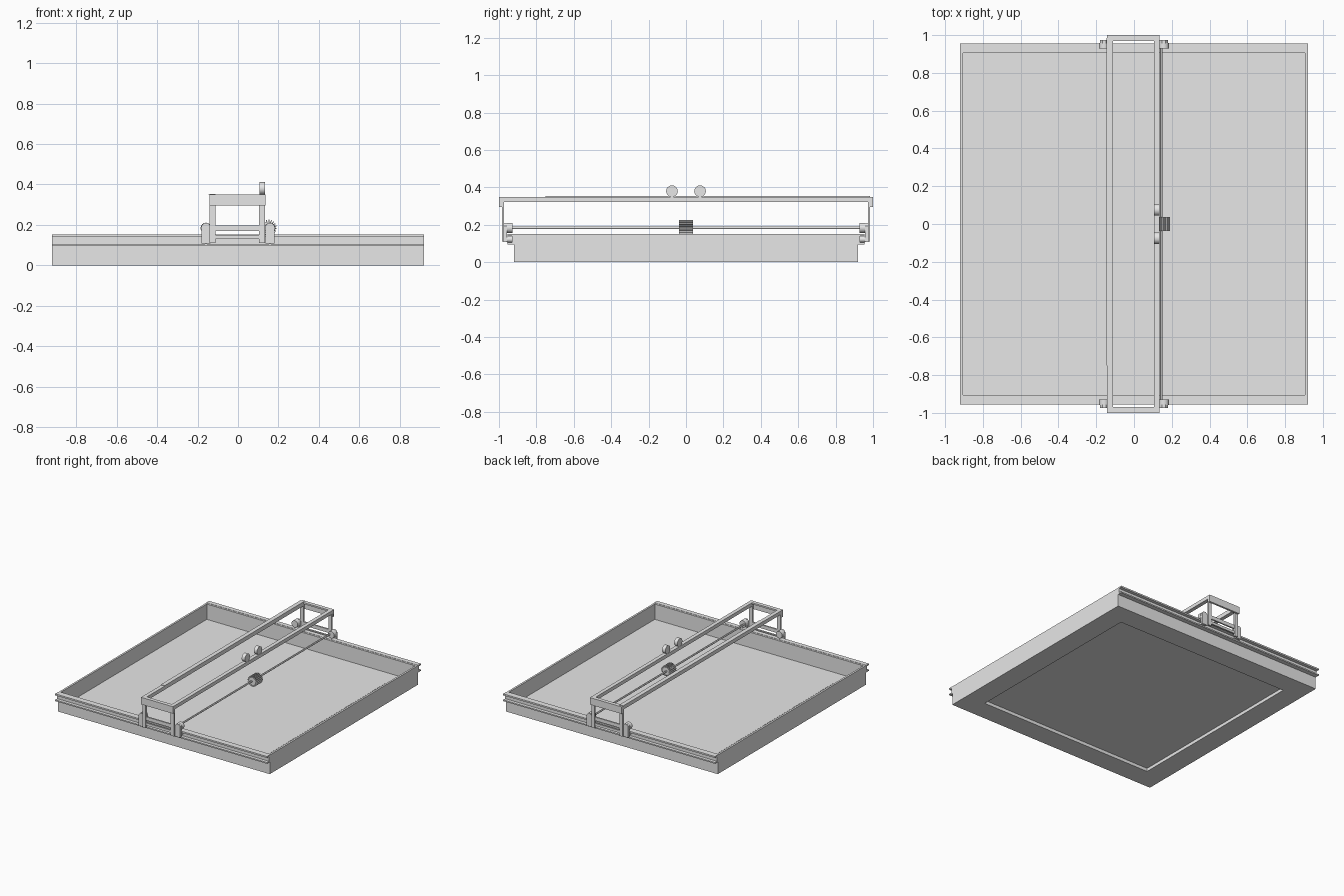
import bpy, bmesh, math
from mathutils import Matrix

if "Cube" in bpy.data.objects:
    bpy.data.objects.remove(bpy.data.objects["Cube"])

grey = bpy.data.materials.new("light_grey")
grey.diffuse_color = (0.8, 0.8, 0.8, 1)
grey.use_nodes = True
grey.node_tree.nodes["Principled BSDF"].inputs["Base Color"].default_value = grey.diffuse_color


def finish(name, bm):
    bmesh.ops.recalc_face_normals(bm, faces=bm.faces)
    me = bpy.data.meshes.new(name)
    bm.to_mesh(me)
    bm.free()
    me.materials.append(grey)
    ob = bpy.data.objects.new(name, me)
    bpy.context.collection.objects.link(ob)
    return ob


def box(name, x0, x1, y0, y1, z0, z1):
    bm = bmesh.new()
    bmesh.ops.create_cube(bm, size=1)
    for v in bm.verts:
        v.co = ((x0 + x1) / 2 + v.co.x * (x1 - x0),
                (y0 + y1) / 2 + v.co.y * (y1 - y0),
                (z0 + z1) / 2 + v.co.z * (z1 - z0))
    return finish(name, bm)


def prism(name, pts, axis, a, b):
    """Extrude a closed outline along x (points are y,z) or y (points are x,z)."""
    put = (lambda p, t: (t, p[0], p[1])) if axis == 'x' else (lambda p, t: (p[0], t, p[1]))
    bm = bmesh.new()
    lo = [bm.verts.new(put(p, a)) for p in pts]
    hi = [bm.verts.new(put(p, b)) for p in pts]
    bm.faces.new(lo)
    bm.faces.new(hi)
    n = len(pts)
    for i in range(n):
        bm.faces.new((lo[i], lo[(i + 1) % n], hi[(i + 1) % n], hi[i]))
    return finish(name, bm)


def cylinder(name, centre, r, length, axis, n=24):
    u, z = (centre[1], centre[2]) if axis == 'x' else (centre[0], centre[2])
    c = centre[0] if axis == 'x' else centre[1]
    pts = [(u + r * math.cos(2 * math.pi * i / n), z + r * math.sin(2 * math.pi * i / n)) for i in range(n)]
    ob = prism(name, pts, axis, c - length / 2, c + length / 2)
    bpy.context.view_layer.objects.active = ob
    bpy.ops.object.select_all(action='DESELECT')
    ob.select_set(True)
    bpy.ops.object.shade_smooth_by_angle(angle=math.radians(30))
    return ob


def square_ring(name, outer, inner, z0, z1):
    """Square frame with a square opening."""
    bm = bmesh.new()
    loops = []
    for r, z in ((outer, z0), (outer, z1), (inner, z1), (inner, z0)):
        loops.append([bm.verts.new((sx * r, sy * r, z)) for sx, sy in ((-1, -1), (1, -1), (1, 1), (-1, 1))])
    for k in range(4):
        a, b = loops[k], loops[(k + 1) % 4]
        for i in range(4):
            j = (i + 1) % 4
            bm.faces.new((a[i], a[j], b[j], b[i]))
    return finish(name, bm)


# Tray: walls, bottom frame, and floor panel recessed from below
square_ring("tray_walls", 0.92, 0.905, 0.0, 0.15)
square_ring("tray_bottom_frame", 0.906, 0.755, 0.0, 0.03)
box("tray_floor_panel", -0.755, 0.755, -0.755, 0.755, 0.025, 0.031)

# Rotating drum shaft
cylinder("drum_shaft", (0.145, 0, 0.185), 0.007, 1.9, 'y', 12)

# Ribbed drum: toothed outline extruded along the shaft
teeth = 20
outline = []
for i in range(teeth):
    for f, r in ((0.0, 0.03), (0.5, 0.03), (0.55, 0.041), (0.95, 0.041)):
        t = 2 * math.pi * (i + f) / teeth
        outline.append((0.15 + r * math.cos(t), 0.185 + r * math.sin(t)))
prism("ribbed_drum", outline, 'y', -0.037, 0.037)

# Long gantry beams
box("left_beam", -0.142, -0.112, -0.985, 0.985, 0.322, 0.35)
box("right_beam", 0.105, 0.135, -0.985, 0.985, 0.322, 0.35)
box("left_beam_strip", -0.145, -0.112, -0.75, 0.985, 0.35, 0.354)

for s, side in ((-1, "front"), (1, "back")):
    def span(a, b):
        return (min(s * a, s * b), max(s * a, s * b))

    # C-shaped guide rail on the tray side
    prof = [(0.92, 0.095), (0.955, 0.095), (0.955, 0.105), (0.93, 0.105),
            (0.93, 0.14), (0.955, 0.14), (0.955, 0.152), (0.92, 0.152)]
    prism(side + "_guide_rail", [(s * y, z) for y, z in prof], 'x', -0.92, 0.92)

    # End frame: angle-iron top, legs, cross bars
    box(side + "_end_plate", -0.142, 0.135, *span(0.985, 1.0), 0.295, 0.35)
    box(side + "_end_ledge", -0.112, 0.105, *span(0.97, 0.986), 0.338, 0.35)
    box(side + "_upper_cross_bar", -0.112, 0.105, *span(0.97, 0.982), 0.17, 0.198)
    box(side + "_lower_cross_bar", -0.112, 0.105, *span(0.97, 0.982), 0.13, 0.15)
    for x0, x1, lr in ((-0.14, -0.112, "left"), (0.105, 0.133, "right")):
        box(f"{side}_{lr}_leg", x0, x1, *span(0.972, 0.985), 0.11, 0.325)

    # Carriage blocks with guide wheels and bearings
    for m, lr in ((-1, "left"), (1, "right")):
        shape = [(0.135, 0.108), (0.18, 0.108), (0.18, 0.195), (0.168, 0.21), (0.148, 0.21), (0.135, 0.195)]
        prism(f"{side}_{lr}_carriage", [(m * x, z) for x, z in shape], 'y', *span(0.956, 0.975))
        cylinder(f"{side}_{lr}_bearing", (m * 0.158, s * 0.943, 0.184), 0.027, 0.03, 'y')
        cylinder(f"{side}_{lr}_guide_wheel", (m * 0.158, s * 0.944, 0.1225), 0.0165, 0.026, 'y')

    # Discs standing on the right beam
    cylinder(side + "_beam_disc", (0.12, s * 0.075, 0.38), 0.031, 0.028, 'x', 32)
